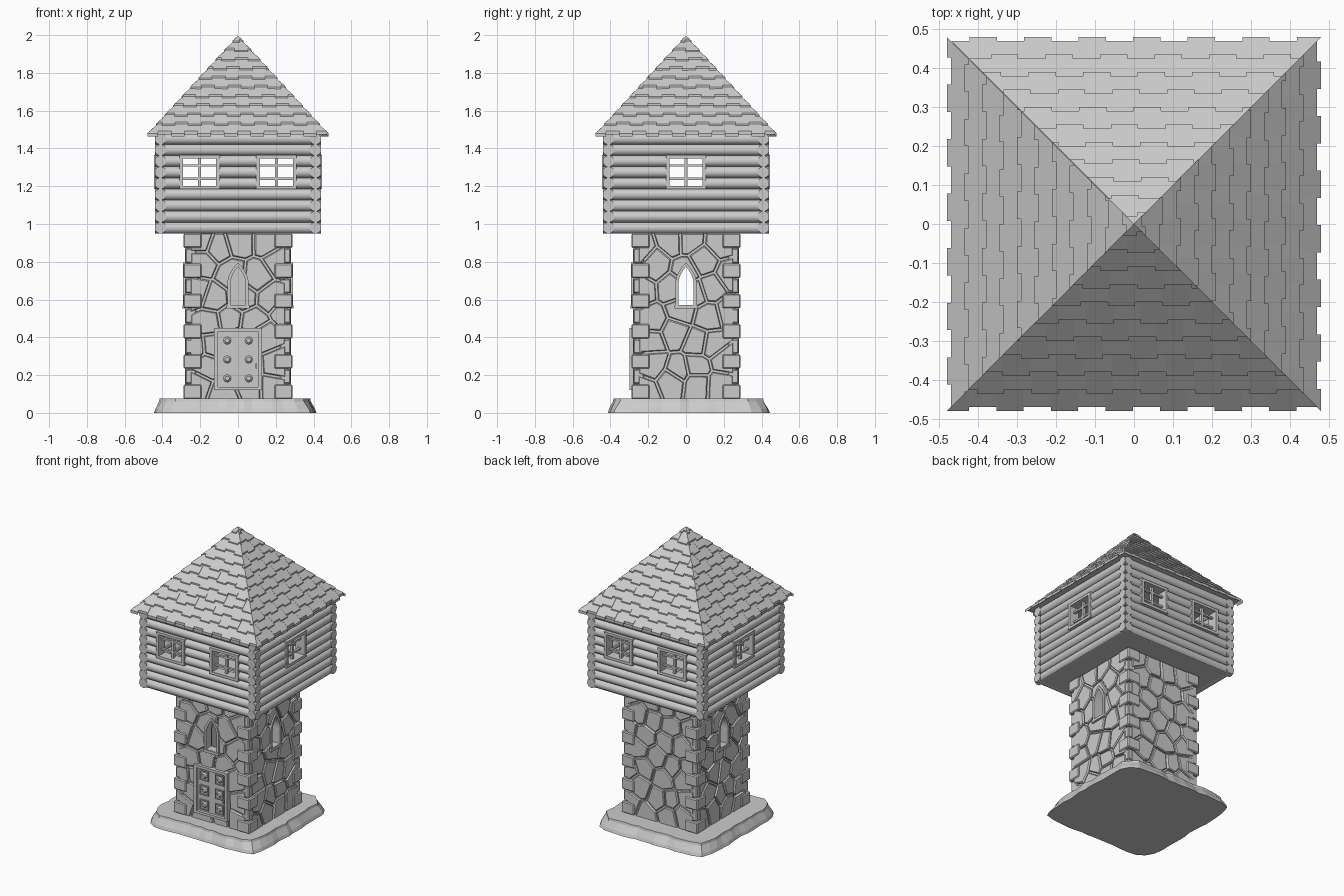
import bpy, bmesh, math, random
from mathutils import Matrix, Vector

random.seed(7)
if "Cube" in bpy.data.objects:
    bpy.data.objects.remove(bpy.data.objects["Cube"], do_unlink=True)

grey = bpy.data.materials.new("plain grey")
grey.use_nodes = True
grey.diffuse_color = (0.6, 0.6, 0.6, 1)
grey.node_tree.nodes["Principled BSDF"].inputs["Base Color"].default_value = (0.6, 0.6, 0.6, 1)


def turn(k):
    return Matrix.Rotation(k * math.pi / 2, 4, 'Z')


def finish(name, bm, smooth=False):
    bmesh.ops.recalc_face_normals(bm, faces=bm.faces[:])
    mesh = bpy.data.meshes.new(name)
    bm.to_mesh(mesh)
    bm.free()
    mesh.materials.append(grey)
    ob = bpy.data.objects.new(name, mesh)
    bpy.context.scene.collection.objects.link(ob)
    if smooth:
        bpy.ops.object.select_all(action='DESELECT')
        ob.select_set(True)
        bpy.context.view_layer.objects.active = ob
        bpy.ops.object.shade_smooth_by_angle(angle=math.radians(40))
    return ob


def skin(bm, loops, m=Matrix(), closed=False):
    """Join equal loops with quads; cap the ends, or close into a ring."""
    rings = [[bm.verts.new(m @ Vector(p)) for p in loop] for loop in loops]
    n = len(rings[0])
    for a, b in zip(rings, rings[1:] + (rings[:1] if closed else [])):
        for i in range(n):
            j = (i + 1) % n
            bm.faces.new((a[i], a[j], b[j], b[i]))
    if not closed:
        bm.faces.new(rings[0])
        bm.faces.new(rings[-1])


def at_y(outline, y):
    return [(x, y, z) for x, z in outline]


def rect(x0, x1, z0, z1):
    return [(x0, z0), (x1, z0), (x1, z1), (x0, z1)]


def box(bm, x0, x1, y0, y1, z0, z1, m=Matrix()):
    skin(bm, [at_y(rect(x0, x1, z0, z1), y) for y in (y0, y1)], m)


def frame(bm, outer, inner, y0, y1, m=Matrix()):
    skin(bm, [at_y(outer, y0), at_y(inner, y0), at_y(inner, y1), at_y(outer, y1)], m, True)


def arch(w, z0, spring, top, n=6):
    side = [(w * (1 - (i / n) ** 2), spring + (top - spring) * i / n) for i in range(n + 1)]
    return [(-w, z0), (w, z0)] + side + [(-x, z) for x, z in side[-2::-1]]


def clip(poly, nx, ny, d):
    """Keep the part of a convex polygon where nx*x + ny*y <= d."""
    out = []
    for p, q in zip(poly, poly[1:] + poly[:1]):
        a, b = (nx * v[0] + ny * v[1] - d for v in (p, q))
        if a <= 0:
            out.append(p)
        if a * b < 0:
            t = a / (a - b)
            out.append((p[0] + (q[0] - p[0]) * t, p[1] + (q[1] - p[1]) * t))
    return out


def cells(x0, x1, z0, z1, cols, rows, gap):
    """Irregular stone outlines filling a rectangle."""
    dx, dz = (x1 - x0) / cols, (z1 - z0) / rows
    sites = [(x0 + dx * (c + 0.25 + 0.5 * (r % 2) + random.uniform(-.3, .3)),
              z0 + dz * (r + 0.5 + random.uniform(-.34, .34)))
             for r in range(rows) for c in range(cols)]
    for s in sites:
        poly = rect(x0, x1, z0, z1)
        for t in sites:
            n = Vector(t) - Vector(s)
            if 0 < n.length < 0.5 and len(poly) > 2:
                n.normalize()
                mid = (Vector(s) + Vector(t)) / 2
                poly = clip(poly, n.x, n.y, n.dot(mid) - gap / 2)
        if len(poly) > 2:
            yield poly


# Rocky ground slab
bm = bmesh.new()
outline = []
for i in range(56):
    a = 2 * math.pi * i / 56
    c, s = math.cos(a), math.sin(a)
    r = 0.425 / (abs(c) ** 9 + abs(s) ** 9) ** (1 / 9)
    outline.append((c * r, s * r, random.uniform(-0.016, 0.012), random.uniform(0.9, 0.94)))
levels = []
for z, taper, rough in ((0, 0, 1), (0.02, 0.2, 1), (0.06, 0.9, 0.8), (0.075, 1, 0.8)):
    levels.append([(x * (1 - taper * (1 - k) + j * rough) - 0.015,
                    y * (1 - taper * (1 - k) + j * rough) + 0.015, z) for x, y, j, k in outline])
skin(bm, levels)
finish("ground_slab", bm)

# Openings in the stone tower
bm = bmesh.new()
for k in (0, 1, 3):
    skin(bm, [at_y(arch(0.045, 0.565, 0.68, 0.78), y) for y in (-0.35, -0.15)], turn(k))
box(bm, -0.115, 0.115, -0.35, -0.268, 0.13, 0.44)
cutter = finish("opening_cutter", bm)
cutter.hide_render = True

# Hollow tower core
bm = bmesh.new()
square = lambda h, z: [(-h, -h, z), (h, -h, z), (h, h, z), (-h, h, z)]
skin(bm, [square(0.265, 0.06), square(0.265, 0.96), square(0.215, 0.96), square(0.215, 0.06)], closed=True)
core = finish("tower_core", bm)

# Irregular wall stones with bevelled faces
bm = bmesh.new()
for k in range(4):
    for poly in cells(-0.25, 0.25, 0.07, 0.95, 4, 7, 0.012):
        mid = sum((Vector(p) for p in poly), Vector((0, 0))) / len(poly)
        small = [tuple(mid + (Vector(p) - mid) * 0.92) for p in poly]
        skin(bm, [at_y(poly, -0.255), at_y(poly, -0.275), at_y(small, -0.281)], turn(k))
stones = finish("wall_stones", bm)

for ob in (core, stones):
    mod = ob.modifiers.new("openings", 'BOOLEAN')
    mod.operation, mod.solver, mod.object = 'DIFFERENCE', 'EXACT', cutter
    bpy.context.view_layer.update()
    cut = bpy.data.meshes.new_from_object(ob.evaluated_get(bpy.context.evaluated_depsgraph_get()))
    ob.modifiers.clear()
    ob.data = cut
bpy.data.objects.remove(cutter, do_unlink=True)

# Corner blocks, alternating large and small
bm = bmesh.new()
for k in range(4):
    for i in range(11):
        inner, outer = (0.193, 0.288) if i % 2 == 0 else (0.222, 0.278)
        z = 0.072 + i * 0.08
        box(bm, inner, outer, -outer, -inner, z + 0.002, z + 0.078, turn(k))
bmesh.ops.bevel(bm, geom=bm.edges[:], offset=0.006, segments=1, affect='EDGES')
finish("corner_blocks", bm)

# Pointed window surrounds with sills
bm = bmesh.new()
for k in (0, 1, 3):
    frame(bm, arch(0.056, 0.56, 0.685, 0.795), arch(0.04, 0.572, 0.68, 0.775), -0.29, -0.23, turn(k))
    box(bm, -0.06, 0.06, -0.295, -0.23, 0.552, 0.57, turn(k))
finish("arched_window_frames", bm)

# Panelled door
bm = bmesh.new()
frame(bm, rect(-0.127, 0.127, 0.12, 0.45), rect(-0.106, 0.106, 0.137, 0.432), -0.3, -0.26)
finish("door_frame", bm)
bm = bmesh.new()
box(bm, -0.107, 0.107, -0.28, -0.26, 0.135, 0.435)
for x in (-0.057, 0.057):
    for z in (0.183, 0.283, 0.383):
        frame(bm, rect(x - 0.032, x + 0.032, z - 0.034, z + 0.034),
              rect(x - 0.026, x + 0.026, z - 0.028, z + 0.028), -0.287, -0.275)
        bmesh.ops.create_cone(bm, cap_ends=True, segments=8, radius1=0.024, radius2=0.012, depth=0.012,
                              matrix=Matrix.Translation((x, -0.283, z)) @ Matrix.Rotation(math.pi / 2, 4, 'X'))
box(bm, 0.092, 0.1, -0.3, -0.275, 0.235, 0.262)
finish("door", bm)

# Upper room: floor and log walls, with gaps for the windows
bm = bmesh.new()
box(bm, -0.425, 0.425, -0.425, 0.425, 0.952, 0.975)
finish("upper_floor", bm)
pitch = 0.0589
bm = bmesh.new()
for k in range(4):
    centres = (-0.203, 0.203) if k % 2 == 0 else (0,)
    for i in range(9):
        ends = [-0.44, 0.44]
        if 4 <= i <= 6:
            ends = sorted(ends + [c + s * 0.1 for c in centres for s in (-1, 1)])
        for a, b in zip(ends[::2], ends[1::2]):
            place = Matrix.Translation(((a + b) / 2, -0.41, 0.95 + pitch * (i + 0.5)))
            bmesh.ops.create_cone(bm, cap_ends=True, segments=14, radius1=0.0305, radius2=0.0305, depth=b - a,
                                  matrix=turn(k) @ place @ Matrix.Rotation(math.pi / 2, 4, 'Y'))
finish("log_walls", bm, smooth=True)

# Upper windows with glazing bars
bm = bmesh.new()
for k in range(4):
    for c in ((-0.203, 0.203) if k % 2 == 0 else (0,)):
        frame(bm, rect(c - 0.107, c + 0.107, 1.184, 1.364),
              rect(c - 0.087, c + 0.087, 1.202, 1.347), -0.445, -0.375, turn(k))
        box(bm, c - 0.008, c + 0.008, -0.42, -0.4, 1.195, 1.355, turn(k))
        for z in (1.24, 1.31):
            box(bm, c - 0.095, c + 0.095, -0.418, -0.402, z - 0.006, z + 0.006, turn(k))
finish("upper_windows", bm)

# Roof body
bm = bmesh.new()
skin(bm, [square(0.465, 1.478), square(0.003, 1.983)])
finish("roof_body", bm)

# Overlapping shingles, trimmed at the hips
bm = bmesh.new()
for k in range(4):
    for i in range(11):
        edge = 0.47 - i * 0.045
        shift = (i % 2) * 0.07 + random.uniform(-0.02, 0.02)
        for j in range(-9, 9):
            u = j * 0.07 + shift
            r1 = edge + (0.01 if j % 2 else 0)
            r0 = edge - 0.055
            poly = clip(clip(rect(u, u + 0.07, r0, r1), 1, -1, 0), -1, -1, 0)
            if len(poly) < 3 or max(p[1] for p in poly) < 0.004:
                continue
            height = lambda r: 1.989 - r * 1.085
            lift = lambda r: 0.012 * (r - r0) / (r1 - r0)
            skin(bm, [[(x, -r, height(r) - 0.006) for x, r in poly],
                      [(x, -r, height(r) + lift(r)) for x, r in poly]], turn(k))
finish("roof_shingles", bm)
